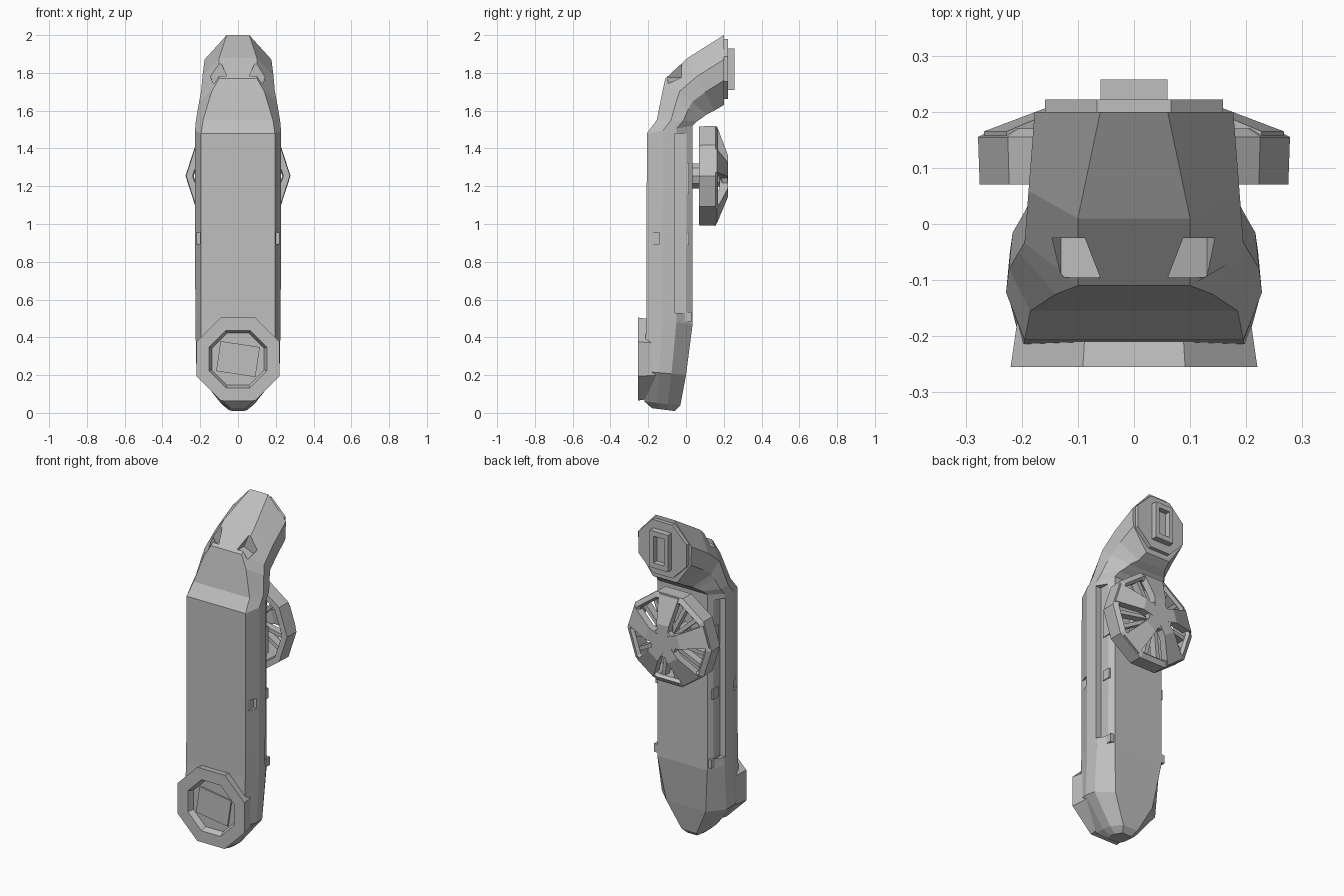
import bpy, bmesh, math
from mathutils import Vector, Matrix

if "Cube" in bpy.data.objects:
    bpy.data.objects.remove(bpy.data.objects["Cube"])

grey = bpy.data.materials.new("plain grey")
grey.use_nodes = True
COLOUR = (0.52, 0.52, 0.52, 1)
grey.diffuse_color = COLOUR
grey.node_tree.nodes["Principled BSDF"].inputs["Base Color"].default_value = COLOUR


def finish(name, bm):
    bmesh.ops.recalc_face_normals(bm, faces=bm.faces)
    mesh = bpy.data.meshes.new(name)
    bm.to_mesh(mesh)
    bm.free()
    mesh.materials.append(grey)
    obj = bpy.data.objects.new(name, mesh)
    bpy.context.collection.objects.link(obj)
    return obj


def loft(name, rings, closed=False):
    """Skin a row of rings; cap the ends unless the row is closed."""
    bm = bmesh.new()
    loops = [[bm.verts.new(p) for p in ring] for ring in rings]
    pairs = list(zip(loops, loops[1:])) + ([(loops[-1], loops[0])] if closed else [])
    for a, b in pairs:
        n = len(a)
        for i in range(n):
            j = (i + 1) % n
            bm.faces.new((a[i], a[j], b[j], b[i]))
    if not closed:
        bm.faces.new(loops[0])
        bm.faces.new(loops[-1])
    return finish(name, bm)


def lathe(name, profile, sides, z, closed=False):
    """Revolve (radius, y) pairs around a front-to-back axis at height z."""
    angles = [(i + 0.5) * math.tau / sides for i in range(sides)]
    rings = [[(r * math.sin(a), y, z + r * math.cos(a)) for a in angles]
             for r, y in profile]
    return loft(name, rings, closed)


def box(name, centre, size, rot=None):
    bm = bmesh.new()
    bmesh.ops.create_cube(bm, size=1)
    m = Matrix.Translation(centre) @ (rot or Matrix()) @ Matrix.Diagonal((*size, 1))
    bmesh.ops.transform(bm, matrix=m, verts=bm.verts)
    return finish(name, bm)


def cut(target, cutter):
    cutter.hide_render = True
    cutter.hide_viewport = True
    mod = target.modifiers.new(cutter.name, "BOOLEAN")
    mod.operation = "DIFFERENCE"
    mod.solver = "EXACT"
    mod.object = cutter


# Main casing: front y, z; back y, z; half widths at front, middle, back
sections = [
    (-0.18, 0.025, -0.06, 0.01, 0.04, 0.05, 0.03),
    (-0.22, 0.06, -0.03, 0.04, 0.08, 0.09, 0.05),
    (-0.22, 0.22, 0.00, 0.20, 0.20, 0.22, 0.13),
    (-0.21, 0.50, 0.035, 0.47, 0.195, 0.226, 0.165),
    (-0.207, 1.48, 0.035, 1.52, 0.195, 0.228, 0.165),
    (-0.155, 1.55, 0.06, 1.545, 0.185, 0.223, 0.15),
    (-0.125, 1.70, 0.09, 1.565, 0.14, 0.205, 0.13),
    (-0.11, 1.77, 0.11, 1.58, 0.10, 0.195, 0.12),
    (0.01, 1.88, 0.15, 1.60, 0.10, 0.188, 0.09),
    (0.20, 2.00, 0.20, 1.63, 0.06, 0.177, 0.08),
]
rings = []
for yf, zf, yb, zb, wf, wm, wb in sections:
    front, back = Vector((0, yf, zf)), Vector((0, yb, zb))
    half = [front.lerp(back, t) + Vector((w, 0, 0))
            for t, w in ((0, wf), (0.35, wm), (0.65, wm * 0.97), (1, wb))]
    rings.append(half + [Vector((-p.x, p.y, p.z)) for p in reversed(half)])
casing = loft("casing", rings)

# Side grooves, edge notches and brow recesses
for side, label in ((1, "left"), (-1, "right")):
    cut(casing, box(label + "_groove_cutter", (side * 0.235, -0.02, 1.005),
                    (0.1, 0.075, 0.95)))
    cut(casing, box(label + "_notch_cutter", (side * 0.235, -0.175, 0.925),
                    (0.07, 0.07, 0.06)))
    cut(casing, box(label + "_recess_cutter", (side * 0.115, -0.06, 1.81),
                    (0.08, 0.07, 0.11), Matrix.Rotation(side * 0.4, 4, "Y")))
    box(label + "_groove_stop", (side * 0.17, -0.01, 0.51), (0.04, 0.08, 0.05))
    for z, height in ((0.92, 0.06), (1.24, 0.16)):
        box(label + "_clip", (side * 0.175, -0.01, z), (0.03, 0.05, height))

# Round front socket with a tilted plate inside
lathe("front_socket", [(0.22, -0.14), (0.238, -0.255), (0.165, -0.255),
                       (0.15, -0.222)], 8, 0.285)
box("socket_plate", (0, -0.225, 0.285), (0.21, 0.012, 0.16),
    Matrix.Rotation(0.15, 4, "Y"))

# Back flange and hollow rectangular connector
lathe("back_flange", [(0.172, 0.19), (0.172, 0.222)], 8, 1.82)
connector = box("connector", (0, 0.235, 1.82), (0.12, 0.045, 0.22))
cut(connector, box("connector_cutter", (0, 0.26, 1.82), (0.07, 0.07, 0.16)))

# Hand wheel: thin rim and shaft
WZ = 1.255
lathe("wheel_rim", [(0.275, 0.07), (0.278, 0.155), (0.25, 0.17),
                    (0.235, 0.155), (0.24, 0.07)], 10, WZ, closed=True)
lathe("wheel_shaft", [(0.07, -0.02), (0.07, 0.09), (0.06, 0.18),
                      (0.085, 0.19), (0.085, 0.22)], 10, WZ)

# Wide domed spokes with thin ribs between them: radius, half width, y
spoke = ((0.0, 0.03, 0.222), (0.11, 0.04, 0.222), (0.26, 0.065, 0.165))
rib = ((0.04, 0.01, 0.17), (0.25, 0.012, 0.15))
for i in range(5):
    for kind, turn, path in (("wheel_spoke", 0, spoke),
                             ("wheel_rib", 0.35, rib), ("wheel_rib", 0.65, rib)):
        m = Matrix.Translation((0, 0, WZ)) @ Matrix.Rotation(
            (i + turn) * math.tau / 5, 4, "Y")
        loft(kind, [[m @ Vector(p) for p in (
            (-w, y, r), (w, y, r), (w, y - 0.045, r), (-w, y - 0.045, r))]
            for r, w, y in path])
